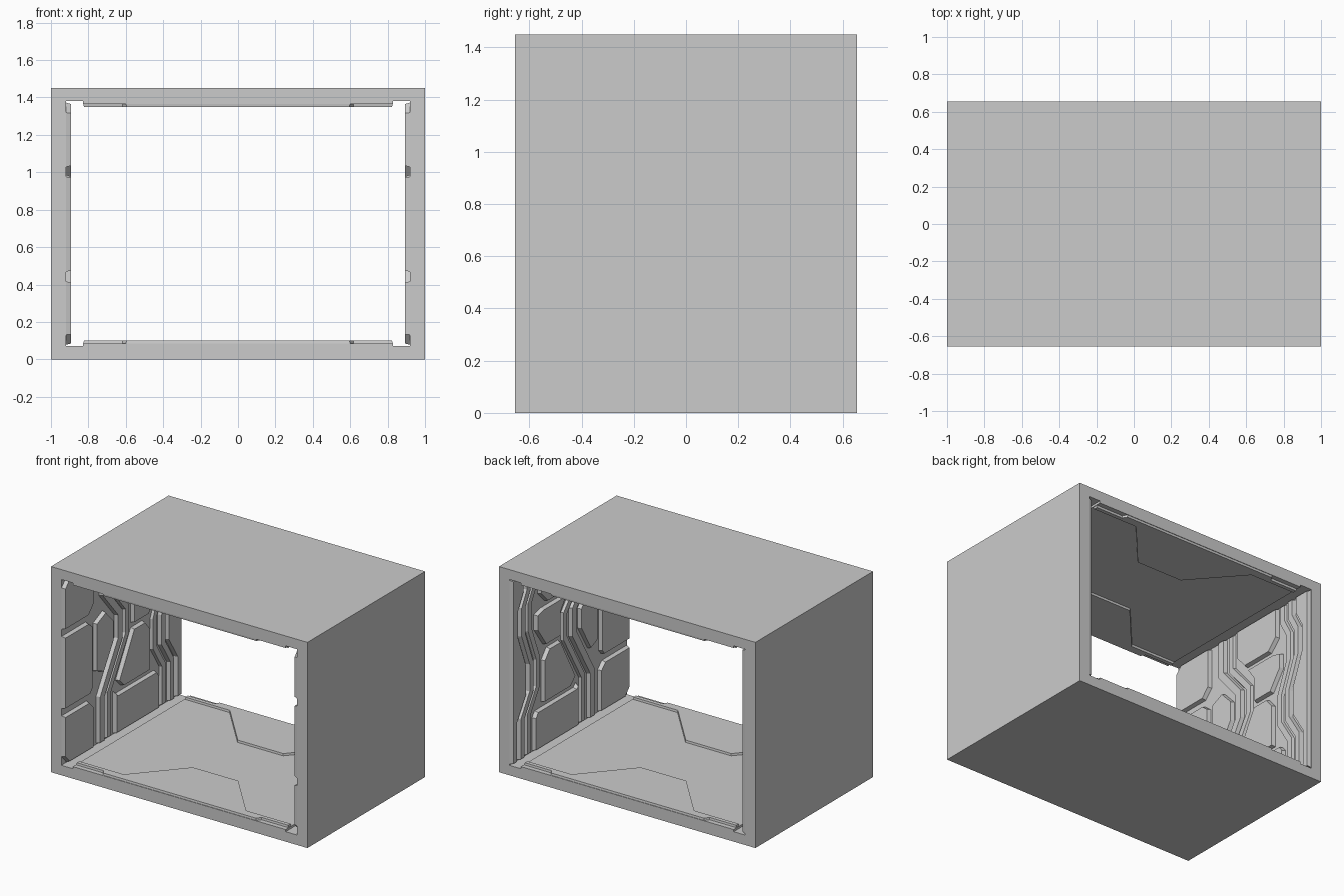
import bpy, bmesh
from mathutils import Vector

if "Cube" in bpy.data.objects:
    bpy.data.objects.remove(bpy.data.objects["Cube"])

W, D, H = 1.0, 0.655, 1.45      # half width, half depth, height


def make(name, verts, faces):
    me = bpy.data.meshes.new(name)
    me.from_pydata(verts, [], faces)
    bm = bmesh.new()
    bm.from_mesh(me)
    bmesh.ops.recalc_face_normals(bm, faces=bm.faces)
    bm.to_mesh(me)
    bm.free()
    ob = bpy.data.objects.new(name, me)
    bpy.context.collection.objects.link(ob)
    return ob


def normal(a, b):
    d = (b - a).normalized()
    return Vector((-d.y, d.x))


def mitre(p, n1, n2, dist):
    m = n1 + n2
    return p + m * (2 * dist / m.length_squared)


def inset(poly, dist):
    # Mitred inward offset of a closed outline
    p = [Vector(q) for q in poly]
    n = len(p)
    area = sum(p[i - 1].x * p[i].y - p[i].x * p[i - 1].y for i in range(n))
    s = dist if area > 0 else -dist
    return [mitre(p[i], normal(p[i - 1], p[i]), normal(p[i], p[(i + 1) % n]), s)
            for i in range(n)]


def ribbon(path, w):
    # Constant-width band along an open zigzag path
    p = [Vector(q) for q in path]
    ns = [normal(p[i], p[i + 1]) for i in range(len(p) - 1)]
    ns = [ns[0]] + ns + [ns[-1]]
    left = [mitre(q, ns[i], ns[i + 1], w / 2) for i, q in enumerate(p)]
    right = [mitre(q, ns[i], ns[i + 1], -w / 2) for i, q in enumerate(p)]
    return left + right[::-1]


def plate(name, poly, place, low, high, bevel):
    # Raised panel with sloping edges
    top = inset(poly, bevel)
    n = len(poly)
    verts = [place(q[0], q[1], low) for q in poly] + [place(q[0], q[1], high) for q in top]
    faces = [tuple(range(n)), tuple(range(n, 2 * n))]
    faces += [(i, (i + 1) % n, (i + 1) % n + n, i + n) for i in range(n)]
    return make(name, verts, faces)


# Outer shell: rectangular tunnel open front and back
def loop(x, z0, z1, y):
    return [(-x, y, z0), (x, y, z0), (x, y, z1), (-x, y, z1)]


verts, faces = [], []
for y in (-D, D):
    verts += loop(W, 0, H, y) + loop(0.92, 0.07, H - 0.07, y)
for i in range(4):
    j = (i + 1) % 4
    faces += [(i, j, j + 4, i + 4), (i + 8, j + 8, j + 12, i + 12),
              (i, j, j + 8, i + 8), (i + 4, j + 4, j + 12, i + 12)]
make("tunnel_shell", verts, faces)

# Floor and ceiling: low centre plate and stepped trapezoid plates at each end
half = [(0.6, 0), (0.62, 0.03), (0.83, 0.03), (0.83, 0.07), (0.48, 0.07), (0.18, 0.41)]
trap = half + [(-x, y) for x, y in half[::-1]]
slab = [(-0.83, 0), (0.83, 0), (0.83, 2 * D), (-0.83, 2 * D)]
for part, flip in (("floor", False), ("ceiling", True)):
    def height(h, flip=flip):
        return H - h if flip else h
    plate(part + "_slab", slab, lambda a, b, h: (a, b - D, height(h)), 0.05, 0.085, 0)
    for end, s in (("front", 1), ("back", -1)):
        plate(f"{part}_{end}_plate", trap,
              lambda a, b, h: (a, s * (b - D), height(h)), 0.06, 0.10, 0.006)

# Wall panel outlines as (depth from the front, height)
Z0, Z1 = 0.075, H - 0.075
lane = [(0.45, Z1), (0.45, 1.12), (0.62, 0.92), (0.62, 0.74), (0.42, 0.40), (0.42, Z0)]
edge = [(1.13, Z1), (1.13, 1.25), (1.19, 1.14), (1.19, 0.95), (1.10, 0.72),
        (1.10, 0.52), (1.20, 0.36), (1.20, Z0)]
back = [(y + 0.05, z) for y, z in edge]
panels = {
    "front_upper": [(0, 1.025), (0.27, 1.025), (0.33, 1.09), (0.33, Z1), (0.05, Z1), (0, 1.32)],
    "front_middle": [(0, 0.465), (0.29, 0.465), (0.32, 0.50), (0.32, 0.94), (0.27, 0.98), (0, 0.98)],
    "front_lower": [(0, 0.13), (0.05, Z0), (0.33, Z0), (0.33, 0.37), (0.28, 0.42), (0, 0.42)],
    "small_hex": [(0.35, 0.60), (0.44, 0.56), (0.555, 0.75), (0.555, 0.89), (0.46, 0.99), (0.35, 0.94)],
    "lane_rib": ribbon(lane, 0.07),
    "lane_trim": ribbon([(y + 0.09, z) for y, z in lane], 0.06),
    "edge_rib": ribbon(edge, 0.06),
    "edge_trim": ribbon([(y - 0.085, z) for y, z in edge], 0.06),
    "back_panel": back + [(2 * D, Z0), (2 * D, Z1)],
    "upper_panel": [(0.60, 1.17), (0.68, 1.08), (0.92, 1.08), (1.0, 1.16), (1.0, Z1), (0.60, Z1)],
    "middle_panel": [(0.77, 0.95), (0.77, 0.78), (0.94, 0.78), (1.04, 0.92), (1.04, 1.03),
                     (0.96, 1.05), (0.70, 1.05)],
    "lower_panel": [(0.60, 0.44), (0.66, 0.38), (0.96, 0.38), (0.96, 0.68), (0.90, 0.75), (0.77, 0.75)],
    "base_panel": [(0.57, Z0), (1.06, Z0), (1.06, 0.31), (1.03, 0.35), (0.60, 0.35), (0.57, 0.38)],
}

# Place every panel on both side walls
for side, s in (("left", -1), ("right", 1)):
    for name, outline in panels.items():
        top = 0.902 if name.endswith("trim") else 0.893
        plate(f"{side}_{name}", outline, lambda a, b, x: (s * x, a - D, b), 0.93, top, 0.01)
